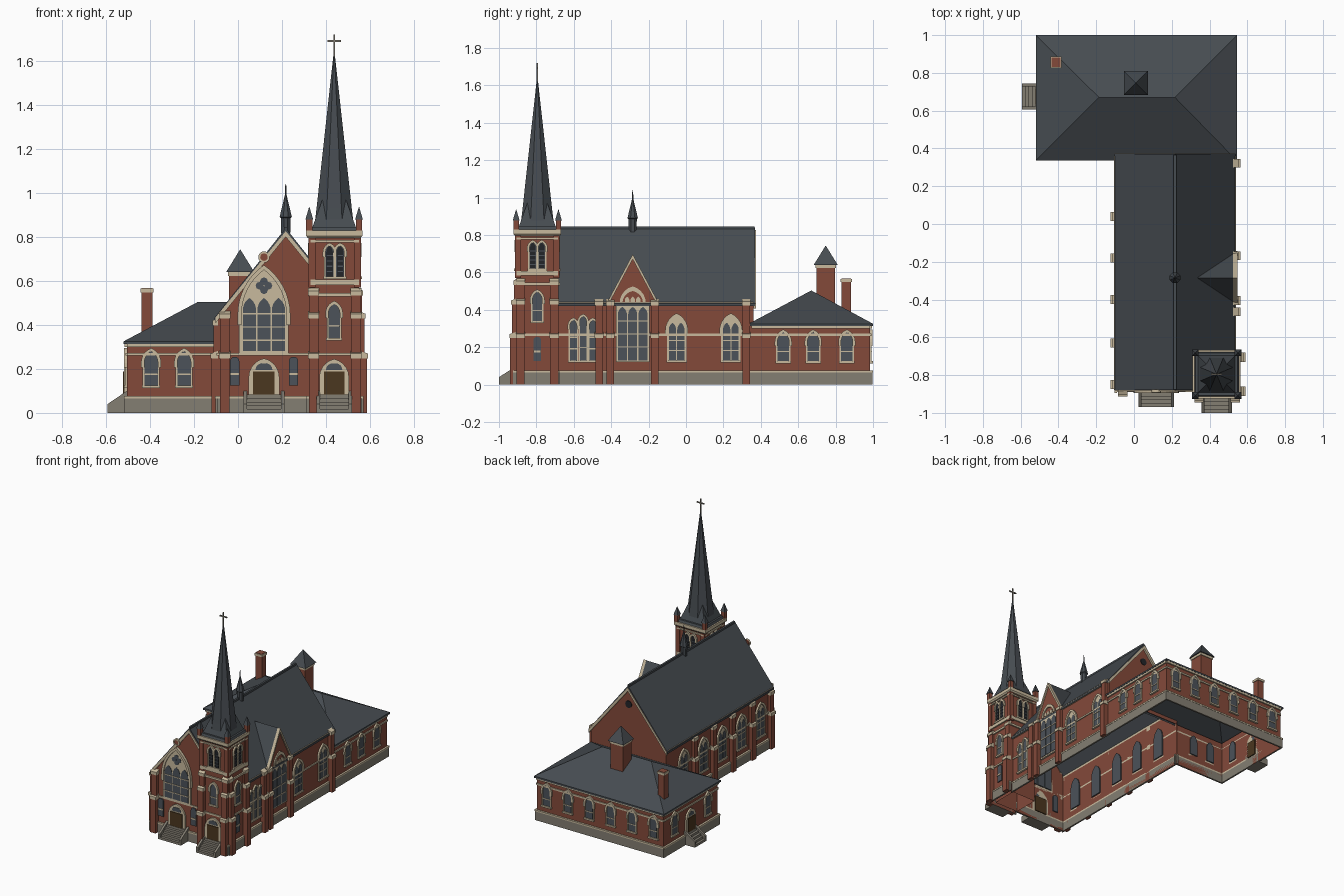
import bpy, bmesh, math
from mathutils import Vector

old = bpy.data.objects.get("Cube")
if old:
    bpy.data.objects.remove(old, do_unlink=True)

COLOURS = {
    "brick": (0.23, 0.068, 0.042), "slate": (0.062, 0.072, 0.082),
    "cream": (0.58, 0.49, 0.34), "stone": (0.23, 0.21, 0.17),
    "glass": (0.072, 0.085, 0.1), "wood": (0.07, 0.038, 0.014),
    "louvre": (0.016, 0.018, 0.022),
}
MATERIALS = {}
for label, rgb in COLOURS.items():
    mat = bpy.data.materials.new(label)
    mat.use_nodes = True
    mat.diffuse_color = (*rgb, 1)
    mat.node_tree.nodes["Principled BSDF"].inputs["Base Color"].default_value = (*rgb, 1)
    MATERIALS[label] = mat

# Wall planes: axis of the normal, direction, coordinate
WALLS = {
    "front": ("y", -1, -0.875), "right": ("x", 1, 0.525), "left": ("x", -1, -0.09),
    "back": ("y", 1, 0.36), "annex_front": ("y", -1, 0.35), "annex_right": ("x", 1, 0.53),
    "annex_left": ("x", -1, -0.505), "annex_back": ("y", 1, 0.985),
    "tower_front": ("y", -1, -0.905), "tower_right": ("x", 1, 0.55),
    "tower_left": ("x", -1, 0.33), "tower_back": ("y", 1, -0.685),
}
parts = {}


def add(part, mat, verts, faces):
    _, all_verts, all_faces = parts.setdefault(part, (mat, [], []))
    base = len(all_verts)
    all_verts += [Vector(v) for v in verts]
    all_faces += [[base + i for i in f] for f in faces]


def on(wall, u, z, out=0.0):
    axis, sign, at = WALLS[wall]
    d = at + sign * out
    return (d, u, z) if axis == "x" else (u, d, z)


def sheet(part, mat, wall, outline):
    add(part, mat, [on(wall, u, z) for u, z in outline], [range(len(outline))])


def plate(part, mat, wall, outline, out, inner=0.0):
    n = len(outline)
    verts = [on(wall, u, z, o) for o in (inner, out) for u, z in outline]
    sides = [(i, (i + 1) % n, n + (i + 1) % n, n + i) for i in range(n)]
    add(part, mat, verts, sides + [range(n), range(n, 2 * n)])


def ring(part, mat, wall, inside, outside, out, closed=True):
    n = len(inside)
    verts = [on(wall, u, z, o) for o in (0, out) for line in (inside, outside) for u, z in line]
    faces = []
    for i in range(n if closed else n - 1):
        j = (i + 1) % n
        for a, b in ((0, 2), (2, 3), (3, 1)):
            faces.append((a * n + i, a * n + j, b * n + j, b * n + i))
    if not closed:
        faces += [(i, n + i, 3 * n + i, 2 * n + i) for i in (0, n - 1)]
    add(part, mat, verts, faces)


def block(part, mat, wall, u0, u1, z0, z1, out, inner=0.0, z_out=None):
    """Box on a wall; z_out lowers its outer top edge."""
    top = z1 if z_out is None else z_out
    verts = [on(wall, u, z, o) for u in (u0, u1)
             for o, z in ((inner, z0), (out, z0), (out, top), (inner, z1))]
    add(part, mat, verts, [(0, 1, 2, 3), (4, 5, 6, 7)] +
        [(i, (i + 1) % 4, 4 + (i + 1) % 4, 4 + i) for i in range(4)])


def stack(part, mat, x, y, sections, n=4):
    """Regular prism or spire; each section is (height, half width)."""
    verts, faces = [], []
    for z, r in sections:
        r /= math.cos(math.pi / n)
        for i in range(n):
            a = math.tau * (i + 0.5) / n
            verts.append((x + r * math.cos(a), y + r * math.sin(a), z))
    for k in range(len(sections) - 1):
        faces += [(k * n + i, k * n + (i + 1) % n, k * n + n + (i + 1) % n, k * n + n + i)
                  for i in range(n)]
    add(part, mat, verts, faces + [range(n), range(len(verts) - n, len(verts))])


def arch(u, z, w, h, rise, steps=5):
    """Pointed arch outline of total height h."""
    a = w / 2
    c = (rise * rise - a * a) / w
    sweep = math.atan2(rise, c)
    half = [(c - (a + c) * math.cos(sweep * i / steps), (a + c) * math.sin(sweep * i / steps))
            for i in range(steps + 1)]
    half = [(-a, rise - h)] + half
    full = half + [(-p, q) for p, q in half[-2::-1]]
    return [(u + p, z + h - rise + q) for p, q in full]


def window(wall, u, z, w, h, lights=1, pane="glass", bars=1):
    rise = w * 0.85
    shape = arch(u, z, w, h, rise)
    plate("inner_panes", pane if pane == "glass" else "glass", wall, shape, 0.002, -0.008)
    ring("window_frames", "cream", wall, shape, arch(u, z - 0.006, w + 0.014, h + 0.014, rise + 0.007), 0.008)
    if lights > 1:
        plate("window_tracery", "cream", wall, shape, 0.004)
    lw = w / lights
    for i in range(lights):
        c = u + (i - (lights - 1) / 2) * lw
        lh = h - (rise * 0.45 if lights > 1 else 0)
        plate(pane + "_panes", pane, wall, arch(c, z, lw - 0.006, lh, lw * 0.85), 0.006)
    for i in range(bars):
        s = z + (h - rise) * (i + 1) / (bars + 1)
        block("window_bars", "cream", wall, u - w / 2, u + w / 2, s - 0.003, s + 0.003, 0.009)
    hood_foot = z + h - rise - 0.02
    t = 0.011 + w * 0.06
    ring("window_hoods", "cream", wall, arch(u, hood_foot, w, rise + 0.02, rise),
         arch(u, hood_foot, w + 2 * t, rise + 0.02 + t, rise + t), 0.012, closed=False)
    block("window_sills", "cream", wall, u - w / 2 - 0.01, u + w / 2 + 0.01, z - 0.012, z, 0.014)


def door(wall, u, w, h):
    plate("door_surrounds", "cream", wall, arch(u, 0.07, w, h, w * 0.62), 0.012)
    plate("door_fanlights", "glass", wall, arch(u, 0.195, w * 0.55, 0.03, 0.03), 0.014)
    block("doors", "wood", wall, u - w * 0.35, u + w * 0.35, 0.07, 0.187, 0.017, -0.008)


def stairs(wall, u, w, length, top=0.1, count=5):
    for i in range(count):
        block("steps", "stone", wall, u - w / 2, u + w / 2, 0, top * (count - i) / (count + 1),
              length * (i + 1) / count)
    for s in (-1, 1):
        e = u + s * w / 2
        block("step_cheeks", "stone", wall, e - 0.008, e + 0.008, 0, top, length, z_out=0.04)


def buttress(wall, u, w, stages):
    low = 0
    for top, out in stages:
        block("buttresses", "brick", wall, u - w / 2, u + w / 2, low, top, out)
        block("buttress_caps", "cream", wall, u - w / 2 - 0.003, u + w / 2 + 0.003,
              top - 0.022, top + 0.012, out + 0.004, z_out=top)
        low = top


def course(wall, u0, u1, z0, z1, out):
    block("string_courses", "cream", wall, u0, u1, z0, z1, out)


# Brick shells, hollow and open below
eave, ridge, mid = 0.425, 0.828, 0.217
x0, x1 = -0.09, 0.525
gable = [(x1, eave), (mid, ridge), (x0, eave)]
sheet("nave_front_wall", "brick", "front", [(x0, 0), (x1, 0)] + gable)
sheet("nave_back_gable", "brick", "back", [(x0, 0.31), (x1, 0.31)] + gable)
for side in ("left", "right"):
    sheet("nave_" + side + "_wall", "brick", side, [(-0.875, 0), (0.36, 0), (0.36, eave), (-0.875, eave)])
spans = {"annex_front": (-0.505, x0), "annex_back": (-0.505, 0.53),
         "annex_left": (0.35, 0.985), "annex_right": (0.35, 0.985)}
for wall, (a, b) in spans.items():
    sheet(wall + "_wall", "brick", wall, [(a, 0), (b, 0), (b, 0.315), (a, 0.315)])
tower_spans = {"tower_front": (0.33, 0.55), "tower_back": (0.33, 0.55),
               "tower_left": (-0.905, -0.685), "tower_right": (-0.905, -0.685)}
for wall, (a, b) in tower_spans.items():
    sheet(wall + "_wall", "brick", wall, [(a, 0), (b, 0), (b, 0.81), (a, 0.81)])

# Stone plinth and cream courses
spans.update({"front": (x0, 0.33), "left": (-0.885, 0.35), "right": (-0.685, 0.35),
              "tower_front": (0.32, 0.56), "tower_right": (-0.915, -0.685)})
for wall, (a, b) in spans.items():
    block("plinth", "stone", wall, a - 0.01, b + 0.01, 0, 0.065, 0.012)
    course(wall, a - 0.01, b + 0.01, 0.065, 0.076, 0.014)
    course(wall, a, b, 0.26, 0.272, 0.007)
    if wall.startswith("annex"):
        course(wall, a, b, 0.3, 0.315, 0.01)
for side in ("left", "right"):
    course(side, -0.875, 0.36, 0.425, 0.441, 0.013)
for wall, (a, b) in tower_spans.items():
    course(wall, a, b, 0.582, 0.606, 0.01)
    course(wall, a, b, 0.53, 0.545, 0.01)
    course(wall, a, b, 0.775, 0.785, 0.01)

# Nave roof, ridge cap and gable copings
for edge in (-0.106, 0.54):
    verts = [(x, y, z + t) for t in (0, 0.014) for x, z in ((edge, 0.42), (mid, 0.826))
             for y in (-0.88, 0.37)]
    add("nave_roof", "slate", verts, [(0, 1, 3, 2), (4, 5, 7, 6), (0, 1, 5, 4),
                                      (2, 3, 7, 6), (0, 2, 6, 4), (1, 3, 7, 5)])
block("ridge_cap", "slate", "front", mid - 0.007, mid + 0.007, 0.825, 0.845, -1.24)
rake_low = [(x0 - 0.012, 0.408), (mid, 0.8), (x1 + 0.012, 0.408)]
rake_high = [(u, z + 0.026) for u, z in rake_low]
ring("gable_copings", "cream", "front", rake_low, rake_high, 0.01, closed=False)
ring("gable_copings", "cream", "back", rake_low, rake_high, 0.013, closed=False)

# Annex hip roof
low = [(-0.52, 0.335), (0.545, 0.335), (0.545, 1.0), (-0.52, 1.0)]
add("annex_roof", "slate", [(x, y, z) for z in (0.312, 0.325) for x, y in low]
    + [(-0.185, 0.67, 0.503), (mid, 0.67, 0.503)],
    [(i, (i + 1) % 4, 4 + (i + 1) % 4, 4 + i) for i in range(4)]
    + [(4, 5, 9, 8), (5, 6, 9), (6, 7, 8, 9), (7, 4, 8)])

# Side gable with its small roof
gy = -0.285
plate("side_gable", "brick", "right", [(gy - 0.13, 0.43), (gy + 0.13, 0.43), (gy, 0.68)], 0.012)
add("side_gable_roof", "slate", [(0.545, gy, 0.695), (0.335, gy, 0.695), (0.545, gy - 0.14, 0.43),
                                 (0.545, gy + 0.14, 0.43)], [(0, 1, 2), (0, 1, 3)])
ring("gable_copings", "cream", "right", [(gy - 0.128, 0.43), (gy, 0.67), (gy + 0.128, 0.43)],
     [(gy - 0.142, 0.43), (gy, 0.697), (gy + 0.142, 0.43)], 0.022, closed=False)
ring("side_gable_arch", "cream", "right", arch(gy, 0.435, 0.11, 0.065, 0.065),
     arch(gy, 0.435, 0.14, 0.09, 0.09), 0.02, closed=False)
for s in (-1, 0, 1):
    plate("side_gable_trefoil", "cream", "right", arch(gy + s * 0.03, 0.44, 0.024, 0.03, 0.02), 0.017)

# Large side window with grid
block("side_window_back", "cream", "right", gy - 0.09, gy + 0.09, 0.12, 0.435, 0.012)
for i in (-1, 0, 1):
    plate("side_window_panes", "glass", "right", arch(gy + i * 0.055, 0.13, 0.048, 0.285, 0.04), 0.015, -0.008)
for z in (0.2, 0.27, 0.34):
    block("window_bars", "cream", "right", gy - 0.085, gy + 0.085, z - 0.003, z + 0.003, 0.018)

# Large front window with three lights and a rose
fx = 0.118
plate("front_window_back", "cream", "front", arch(fx, 0.268, 0.225, 0.392, 0.22, 8), 0.012)
ring("front_window_hood", "cream", "front", arch(fx, 0.4, 0.205, 0.25, 0.205, 8),
     arch(fx, 0.4, 0.24, 0.272, 0.227, 8), 0.02, closed=False)
for i in (-1, 0, 1):
    plate("front_window_panes", "glass", "front", arch(fx + i * 0.066, 0.282, 0.06, 0.24, 0.055), 0.015, -0.008)
for s in (0.33, 0.39, 0.45):
    block("window_bars", "cream", "front", fx - 0.1, fx + 0.1, s - 0.003, s + 0.003, 0.018)
for i in range(4):
    a = math.tau * i / 4
    cx, cz = fx + 0.02 * math.cos(a), 0.578 + 0.02 * math.sin(a)
    plate("front_rose", "glass", "front", [(cx + 0.018 * math.cos(math.tau * k / 8),
          cz + 0.018 * math.sin(math.tau * k / 8)) for k in range(8)], 0.015)


def circle(u, z, r):
    return [(u + r * math.cos(math.tau * k / 16), z + r * math.sin(math.tau * k / 16)) for k in range(16)]


ring("front_medallion", "cream", "front", circle(fx, 0.708, 0.017), circle(fx, 0.708, 0.026), 0.016)
plate("medallion_centre", "brick", "front", circle(fx, 0.708, 0.018), 0.012)
plate("back_gable_opening", "louvre", "back", circle(mid, 0.7, 0.026), 0.004)

# Repeated windows
for y in (-0.74, -0.515, -0.29, -0.07, 0.16):
    window("left", y, 0.13, 0.09, 0.235, 2, bars=2)
for y in (-0.05, 0.24):
    window("right", y, 0.13, 0.09, 0.235, 2, bars=2)
for y, h in ((-0.602, 0.215), (-0.55, 0.235), (-0.498, 0.215)):
    window("right", y, 0.13, 0.036, h, bars=2)
for x in (-0.395, -0.245):
    window("annex_front", x, 0.125, 0.062, 0.155)
for y in (0.52, 0.68, 0.86):
    window("annex_right", y, 0.125, 0.062, 0.155)
for y in (0.47, 0.86):
    window("annex_left", y, 0.125, 0.062, 0.155)
for i in range(6):
    window("annex_back", 0.012 + (i - 2.5) * 0.175, 0.125, 0.062, 0.155)
for wall, u in (("front", -0.015), ("front", 0.252), ("tower_right", -0.795)):
    plate("small_panes", "glass", wall, arch(u, 0.125, 0.042, 0.13, 0.02), 0.008, -0.008)
    block("window_bars", "cream", wall, u - 0.02, u + 0.02, 0.172, 0.182, 0.012)
for wall, u in (("tower_front", 0.437), ("tower_right", -0.795)):
    window(wall, u, 0.34, 0.052, 0.155)
for wall, (a, b) in tower_spans.items():
    c = (a + b) / 2
    for s in (-0.024, 0.024):
        window(wall, c + s, 0.62, 0.036, 0.14, pane="louvre", bars=0)
        for k in range(4):
            z = 0.64 + k * 0.024
            block("belfry_slats", "glass", wall, c + s - 0.015, c + s + 0.015, z, z + 0.005, 0.009)

# Doors and stairs
door("front", fx, 0.14, 0.178)
door("tower_front", 0.437, 0.135, 0.175)
door("annex_left", 0.675, 0.11, 0.175)
stairs("front", fx, 0.17, 0.095)
stairs("tower_front", 0.437, 0.145, 0.095)
stairs("annex_left", 0.675, 0.12, 0.088)

# Buttresses
for y in (-0.85, -0.63, -0.4, -0.18, 0.04):
    buttress("left", y, 0.042, [(0.27, 0.03), (0.42, 0.022)])
for y in (-0.465, -0.405, -0.168, 0.322):
    buttress("right", y, 0.04, [(0.27, 0.036), (0.445, 0.026)])
buttress("front", -0.06, 0.045, [(0.27, 0.035), (0.45, 0.025)])
tower_stages = [(0.27, 0.036), (0.45, 0.026), (0.555, 0.014)]
for x in (0.344, 0.536):
    buttress("tower_front", x, 0.044, tower_stages)
for y in (-0.885, -0.705):
    buttress("tower_right", y, 0.044, tower_stages)
for x in (0.337, 0.543):
    for y in (-0.898, -0.692):
        stack("tower_corners", "brick", x, y, [(0.57, 0.016), (0.8, 0.016)])

# Tower cornice, pinnacles, spire and cross
tx, ty = 0.437, -0.795
stack("tower_cornice", "cream", tx, ty, [(0.795, 0.12), (0.805, 0.128), (0.828, 0.128)])
stack("tower_deck", "slate", tx, ty, [(0.828, 0.118), (0.845, 0.112)])
for sx in (-1, 1):
    for sy in (-1, 1):
        px, py = tx + sx * 0.113, ty + sy * 0.113
        stack("pinnacle_bases", "brick", px, py, [(0.828, 0.014), (0.88, 0.014)])
        stack("pinnacle_caps", "slate", px, py, [(0.878, 0.018), (0.935, 0.001)])
stack("spire_broach", "slate", tx, ty, [(0.84, 0.1), (0.98, 0.05)])
stack("spire", "slate", tx, ty, [(0.84, 0.091), (0.93, 0.08), (1.63, 0.003)], 8)
stack("cross_post", "stone", tx, ty, [(1.62, 0.004), (1.72, 0.004)])
block("cross_arm", "stone", "tower_front", tx - 0.03, tx + 0.03, 1.686, 1.694, -0.106, -0.114)

# Ridge turret, roof turret and chimney
stack("ridge_turret", "slate", mid, -0.285, [(0.8, 0.02), (0.885, 0.022), (0.89, 0.028),
                                            (0.99, 0.004), (1.04, 0.002)], 8)
stack("roof_turret", "brick", 0.01, 0.747, [(0.4, 0.05), (0.63, 0.05)])
stack("roof_turret_trim", "cream", 0.01, 0.747, [(0.622, 0.055), (0.642, 0.055)])
stack("roof_turret_cap", "slate", 0.01, 0.747, [(0.64, 0.064), (0.742, 0.001)])
stack("chimney", "brick", -0.413, 0.857, [(0.34, 0.025), (0.568, 0.025)])
stack("chimney_cap", "cream", -0.413, 0.857, [(0.548, 0.03), (0.565, 0.03)])

# Turn the collected parts into objects
for part, (mat, verts, faces) in parts.items():
    mesh = bpy.data.meshes.new(part)
    mesh.from_pydata(verts, [], [list(f) for f in faces])
    bm = bmesh.new()
    bm.from_mesh(mesh)
    bmesh.ops.recalc_face_normals(bm, faces=bm.faces)
    bm.to_mesh(mesh)
    bm.free()
    mesh.materials.append(MATERIALS[mat])
    bpy.context.collection.objects.link(bpy.data.objects.new(part, mesh))
